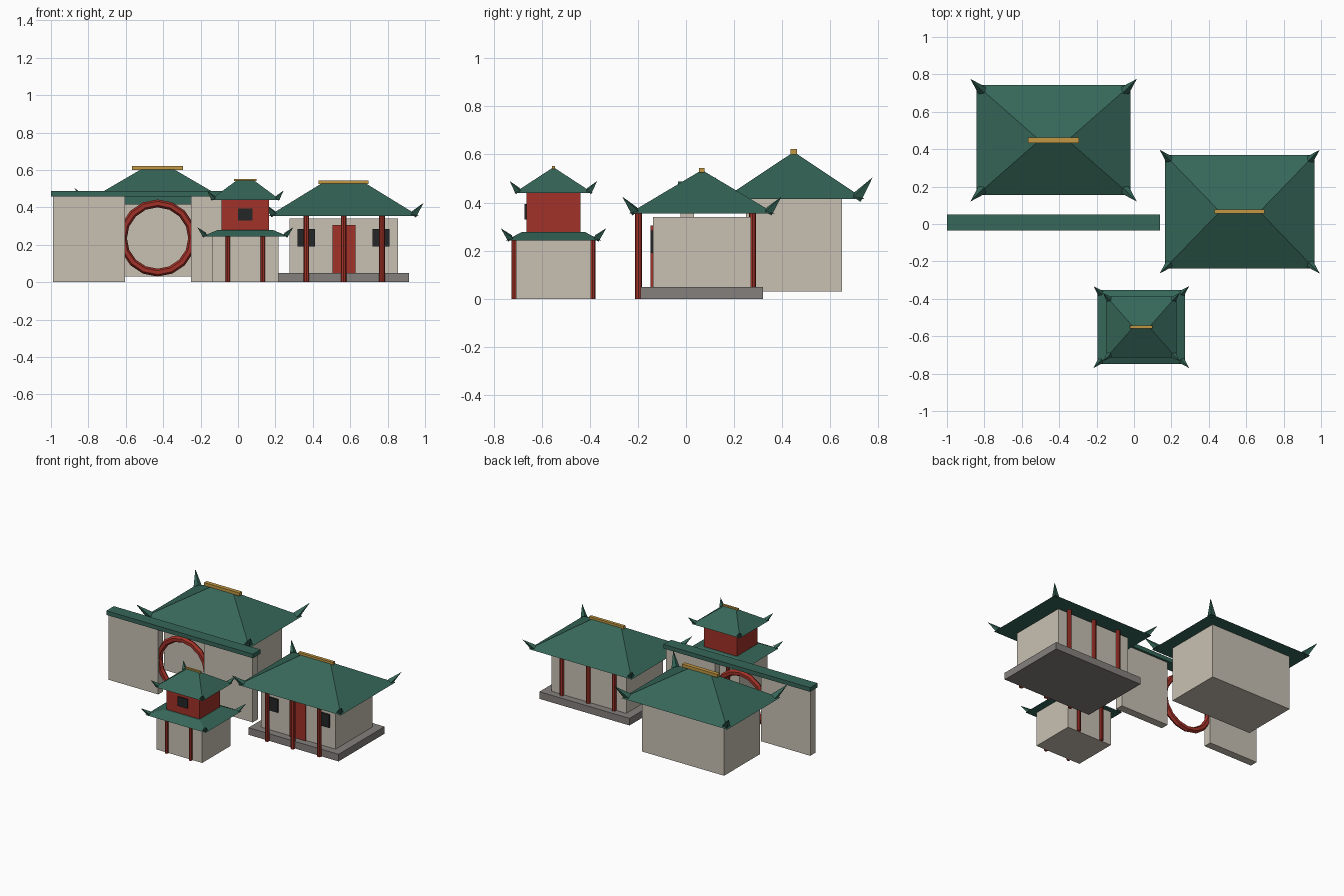
import bpy
import bmesh
import math
from mathutils import Vector

if "Cube" in bpy.data.objects:
    bpy.data.objects.remove(bpy.data.objects["Cube"])


def material(name, r, g, b):
    m = bpy.data.materials.new(name)
    m.use_nodes = True
    m.diffuse_color = (r, g, b, 1)
    shader = next(n for n in m.node_tree.nodes if n.type == 'BSDF_PRINCIPLED')
    shader.inputs["Base Color"].default_value = (r, g, b, 1)
    return m


GREEN = material("green tile", 0.037, 0.135, 0.098)
PLASTER = material("pale plaster", 0.58, 0.53, 0.45)
RED = material("red lacquer", 0.36, 0.032, 0.021)
GOLD = material("gold", 0.54, 0.31, 0.055)
DARK = material("dark window", 0.018, 0.019, 0.02)
STONE = material("grey stone", 0.23, 0.215, 0.2)


def finish(name, bm, mat):
    bmesh.ops.recalc_face_normals(bm, faces=bm.faces)
    mesh = bpy.data.meshes.new(name)
    bm.to_mesh(mesh)
    bm.free()
    mesh.materials.append(mat)
    obj = bpy.data.objects.new(name, mesh)
    bpy.context.collection.objects.link(obj)
    return obj


def frustum(name, mat, centre, z, low, high):
    """Block between a lower and an upper rectangle given by half sizes."""
    bm = bmesh.new()
    bmesh.ops.create_cube(bm, size=2)
    for v in bm.verts:
        half = high if v.co.z > 0 else low
        v.co = (centre[0] + v.co.x * half[0], centre[1] + v.co.y * half[1],
                z[1] if v.co.z > 0 else z[0])
    return finish(name, bm, mat)


def box(name, mat, x, y, z):
    centre = ((x[0] + x[1]) / 2, (y[0] + y[1]) / 2)
    half = ((x[1] - x[0]) / 2, (y[1] - y[0]) / 2)
    return frustum(name, mat, centre, z, half, half)


def cone(name, mat, start, end, r1, r2, sides):
    start, end = Vector(start), Vector(end)
    axis = end - start
    bm = bmesh.new()
    bmesh.ops.create_cone(bm, cap_ends=True, segments=sides,
                          radius1=r1, radius2=r2, depth=axis.length)
    turn = axis.to_track_quat('Z', 'Y')
    for v in bm.verts:
        v.co = turn @ v.co + (start + end) / 2
    return finish(name, bm, mat)


def roof(name, centre, z, low, high, reach, rise, radius):
    """Hipped roof with an upswept horn at every corner."""
    frustum(name, GREEN, centre, z, low, high)
    for sx in (-1, 1):
        for sy in (-1, 1):
            cx, cy = centre[0] + sx * low[0], centre[1] + sy * low[1]
            inset = reach * 0.85
            cone(name + "_horn", GREEN,
                 (cx - sx * inset, cy - sy * inset, z[0] + 0.008),
                 (cx + sx * reach, cy + sy * reach, z[0] + rise), radius, 0, 4)


def columns(name, xs, ys, bottom, top, radius):
    for x in xs:
        for y in ys:
            cone(name, RED, (x, y, bottom), (x, y, top), radius, radius, 8)


# Main hall: plinth, walls, columns, door, windows, roof
hall = (0.565, 0.066)
box("hall_plinth", STONE, (0.215, 0.915), (-0.19, 0.32), (0, 0.05))
box("hall_walls", PLASTER, (0.275, 0.855), (-0.138, 0.27), (0.05, 0.34))
columns("hall_front_column", (0.365, 0.565, 0.77), (-0.197,), 0, 0.357, 0.015)
columns("hall_back_column", (0.365, 0.565, 0.77), (0.277,), 0.04, 0.357, 0.015)
box("hall_door", RED, (0.505, 0.627), (-0.147, -0.138), (0.05, 0.305))
for side in (-1, 1):
    wx = hall[0] + side * 0.2
    box("hall_window", DARK, (wx - 0.046, wx + 0.046), (-0.147, -0.138), (0.19, 0.283))
roof("hall_roof", hall, (0.355, 0.533), (0.4, 0.303), (0.11, 0.004), 0.028, 0.07, 0.022)
frustum("hall_ridge", GOLD, hall, (0.526, 0.544), (0.134, 0.011), (0.134, 0.011))

# Rear hall
rear = (-0.43, 0.448)
box("rear_walls", PLASTER, (-0.75, -0.11), (0.25, 0.648), (0.03, 0.415))
roof("rear_roof", rear, (0.415, 0.608), (0.411, 0.294), (0.08, 0.004), 0.034, 0.09, 0.027)
frustum("rear_ridge", GOLD, rear, (0.6, 0.622), (0.137, 0.014), (0.137, 0.014))

# Two-storey tower
tower = (0.039, -0.551)
frustum("tower_lower_walls", PLASTER, tower, (0, 0.245), (0.178, 0.156), (0.178, 0.156))
columns("tower_column", (-0.055, 0.132), (-0.714, -0.388), 0, 0.245, 0.012)
roof("tower_lower_roof", tower, (0.243, 0.278), (0.235, 0.198), (0.15, 0.13),
     0.021, 0.05, 0.017)
frustum("tower_upper_walls", RED, tower, (0.27, 0.44), (0.128, 0.113), (0.128, 0.113))
box("tower_window", DARK, (0, 0.078), (-0.672, -0.663), (0.33, 0.395))
roof("tower_upper_roof", tower, (0.44, 0.545), (0.187, 0.164), (0.045, 0.003),
     0.018, 0.05, 0.017)
frustum("tower_ridge", GOLD, tower, (0.54, 0.552), (0.06, 0.007), (0.06, 0.007))

# Garden wall with a tiled cap and a round moon gate
box("garden_wall_right", PLASTER, (-0.99, -0.605), (-0.022, 0.034), (0, 0.46))
box("garden_wall_left", PLASTER, (-0.25, 0.13), (-0.022, 0.034), (0, 0.46))
box("garden_wall_cap", GREEN, (-1, 0.14), (-0.034, 0.05), (0.458, 0.487))
bpy.ops.mesh.primitive_torus_add(major_segments=16, minor_segments=6,
                                 major_radius=0.185, minor_radius=0.021,
                                 location=(-0.43, 0.006, 0.236),
                                 rotation=(math.pi / 2, 0, 0))
ring = bpy.context.object
ring.name = "moon_gate_ring"
ring.data.materials.append(RED)
